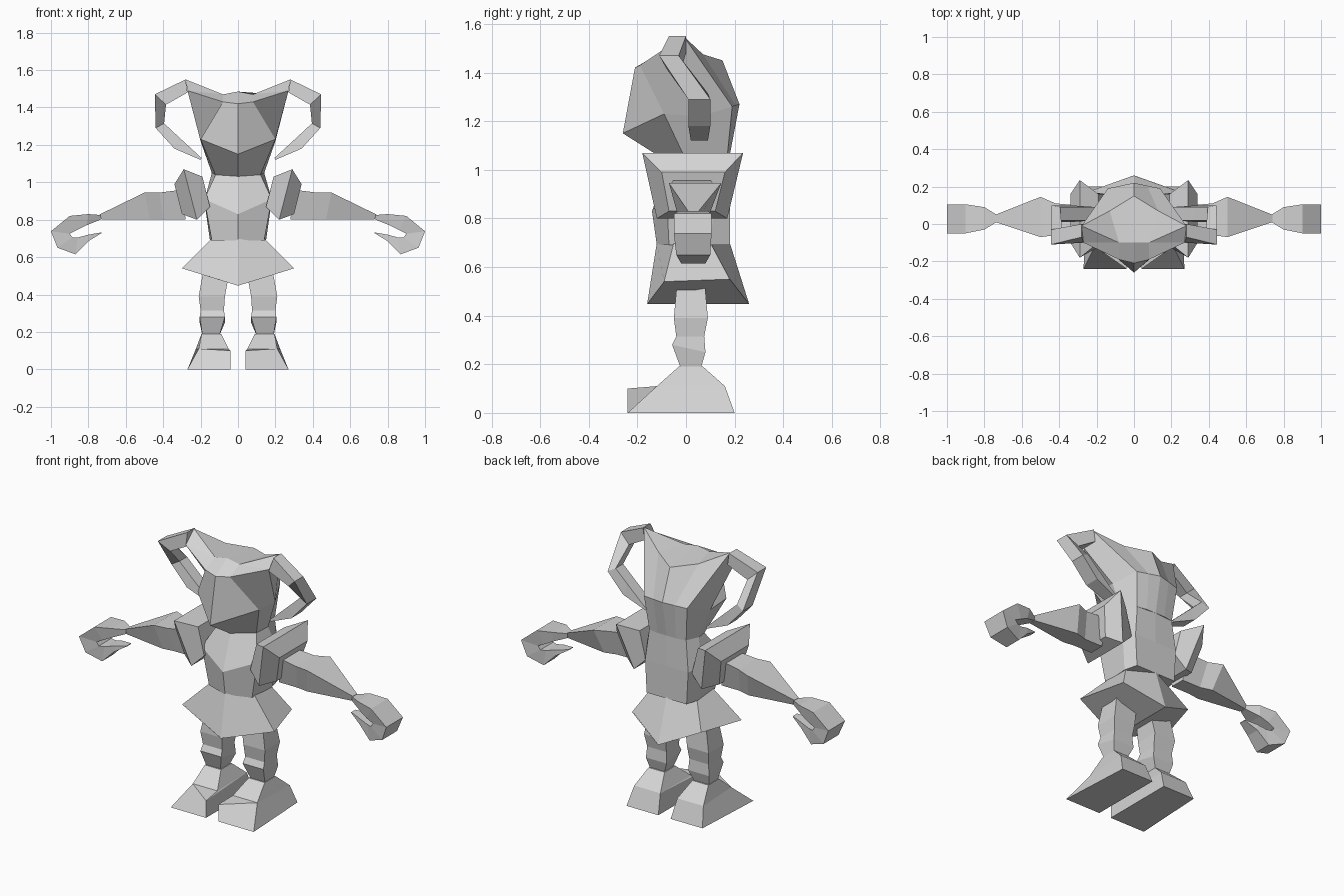
import bpy, bmesh

GREY = bpy.data.materials.new("light_grey")
GREY.diffuse_color = (0.66, 0.66, 0.66, 1)


def loft(name, rings, mirror=False, cap_end=True):
    """Skin a list of equal-length point rings with flat faces."""
    bm = bmesh.new()
    rows = [[bm.verts.new(p) for p in r] for r in rings]
    n = len(rows[0])
    for a, b in zip(rows, rows[1:]):
        for i in range(n):
            j = (i + 1) % n
            bm.faces.new((a[i], a[j], b[j], b[i]))
    bm.faces.new(rows[0][::-1])
    if cap_end:
        bm.faces.new(rows[-1])
    bmesh.ops.remove_doubles(bm, verts=bm.verts, dist=0.0005)
    bmesh.ops.recalc_face_normals(bm, faces=bm.faces)
    me = bpy.data.meshes.new(name)
    bm.to_mesh(me)
    bm.free()
    me.materials.append(GREY)
    ob = bpy.data.objects.new(name, me)
    bpy.context.collection.objects.link(ob)
    if mirror:
        m = ob.modifiers.new("mirror", 'MIRROR')
        m.use_mirror_merge = False
    return ob


def sym(*half):
    """Full ring from its right half, listed from front centre to back centre."""
    return list(half) + [(-x, y, z) for x, y, z in half[-2:0:-1]]


def band(outer, inner, yo, yi=None):
    """Four-sided section between two xz points, with a y range at each."""
    yi = yi or yo
    return [(outer[0], yo[0], outer[1]), (outer[0], yo[1], outer[1]),
            (inner[0], yi[1], inner[1]), (inner[0], yi[0], inner[1])]


def box_ring(x, y, z):
    return [(x[0], y[0], z), (x[1], y[0], z), (x[1], y[1], z), (x[0], y[1], z)]


# Head: neck, jaw, brow and saddle-shaped crown
crown = (.08, -.10, 1.47)
loft("head", [
    sym((0, -.07, 1.03), (.12, .0, 1.04), (.14, .08, 1.05), (.12, .17, 1.06),
        (.06, .18, 1.06), (0, .18, 1.06)),
    sym((0, -.26, 1.15), (.20, -.09, 1.23), (.20, .06, 1.22), (.14, .19, 1.26),
        (.07, .205, 1.265), (0, .22, 1.27)),
    sym((0, -.21, 1.42), (.08, -.19, 1.43), (.27, -.10, 1.49), (.28, -.01, 1.55),
        (.13, .07, 1.475), (0, .15, 1.45)),
    sym((0, -.10, 1.485), crown, crown, crown, crown, (0, -.10, 1.485)),
], cap_end=False)

# Curling horns
loft("horn", [
    band((.28, 1.55), (.27, 1.48), (-.07, 0), (-.10, 0)),
    band((.445, 1.47), (.385, 1.415), (-.11, -.03), (-.08, -.02)),
    band((.44, 1.29), (.395, 1.315), (.01, .10), (.02, .09)),
    band((.34, 1.18), (.32, 1.245), (.01, .10), (.02, .09)),
    band((.20, 1.12), (.195, 1.13), (.02, .09)),
], mirror=True)

# Torso with a broad flat back
loft("torso", [
    sym((0, -.12, .69), (.14, -.07, .69), (.15, .10, .69), (.13, .18, .69), (0, .18, .69)),
    sym((0, -.14, .83), (.18, -.08, .91), (.18, .12, .90), (.14, .18, .88), (0, .18, .88)),
    sym((0, -.07, 1.035), (.12, .0, 1.04), (.14, .08, 1.05), (.12, .17, 1.06), (0, .18, 1.06)),
])

# Pointed skirt with a closed, keeled underside
hem = [(0, -.16, .447), (.30, -.09, .54), (.225, .18, .55), (0, .26, .447)]
loft("skirt", [
    sym((0, -.12, .70), (.14, -.05, .70), (.14, .10, .70), (0, .18, .70)),
    sym(*hem),
], cap_end=False)
loft("skirt_underside", [hem, [(x * .98, y, z + .002) for x, y, z in hem]], mirror=True)

# Flared shoulder pads
loft("shoulder_pad", [
    band((.19, 1.03), (.15, .87), (-.10, .16)),
    band((.29, 1.07), (.22, .80), (-.18, .235), (-.12, .17)),
    band((.34, .99), (.30, .83), (-.10, .16), (-.07, .12)),
], mirror=True)

# Arms
loft("arm", [
    band((.30, .96), (.28, .80), (-.05, .10), (-.02, .07)),
    band((.42, .945), (.40, .80), (-.06, .11), (-.02, .07)),
    band((.50, .945), (.47, .80), (-.07, .145), (-.03, .09)),
    band((.74, .828), (.73, .80), (.01, .05)),
], mirror=True)

# Curled hands
loft("hand", [
    band((.735, .825), (.735, .80), (.01, .05)),
    band((.80, .83), (.81, .77), (-.03, .09), (-.02, .08)),
    band((.90, .82), (.86, .745), (-.05, .105), (-.03, .09)),
    band((1.0, .738), (.90, .725), (-.05, .105), (-.03, .09)),
    band((.965, .65), (.885, .705), (-.04, .10), (-.03, .09)),
    band((.87, .615), (.855, .705), (-.02, .08), (-.02, .08)),
    band((.80, .685), (.80, .72), (-.01, .07)),
    band((.73, .728), (.73, .732), (.01, .05)),
], mirror=True)

# Legs with kneecap ridge
loft("leg", [
    box_ring((.06, .18), (-.03, .08), .58),
    box_ring((.05, .19), (-.04, .08), .50),
    box_ring((.07, .21), (-.05, .09), .39),
    box_ring((.075, .20), (-.04, .075), .315),
    [(.07, -.057, .28), (.205, -.057, .28), (.205, .08, .25), (.07, .08, .25)],
    box_ring((.10, .19), (-.02, .06), .18),
], mirror=True)

# Wedge-shaped feet: sole, toe, instep and ankle
instep = [(.21, -.12, .11), (.225, .16, .11), (.055, .16, .11)]
loft("foot", [
    [(.04, -.24, 0), (.27, -.24, 0), (.247, .20, 0), (.04, .20, 0)],
    [(.04, -.24, .10)] + instep,
    [(.05, -.12, .11)] + instep,
    box_ring((.09, .195), (-.03, .07), .19),
], mirror=True)
